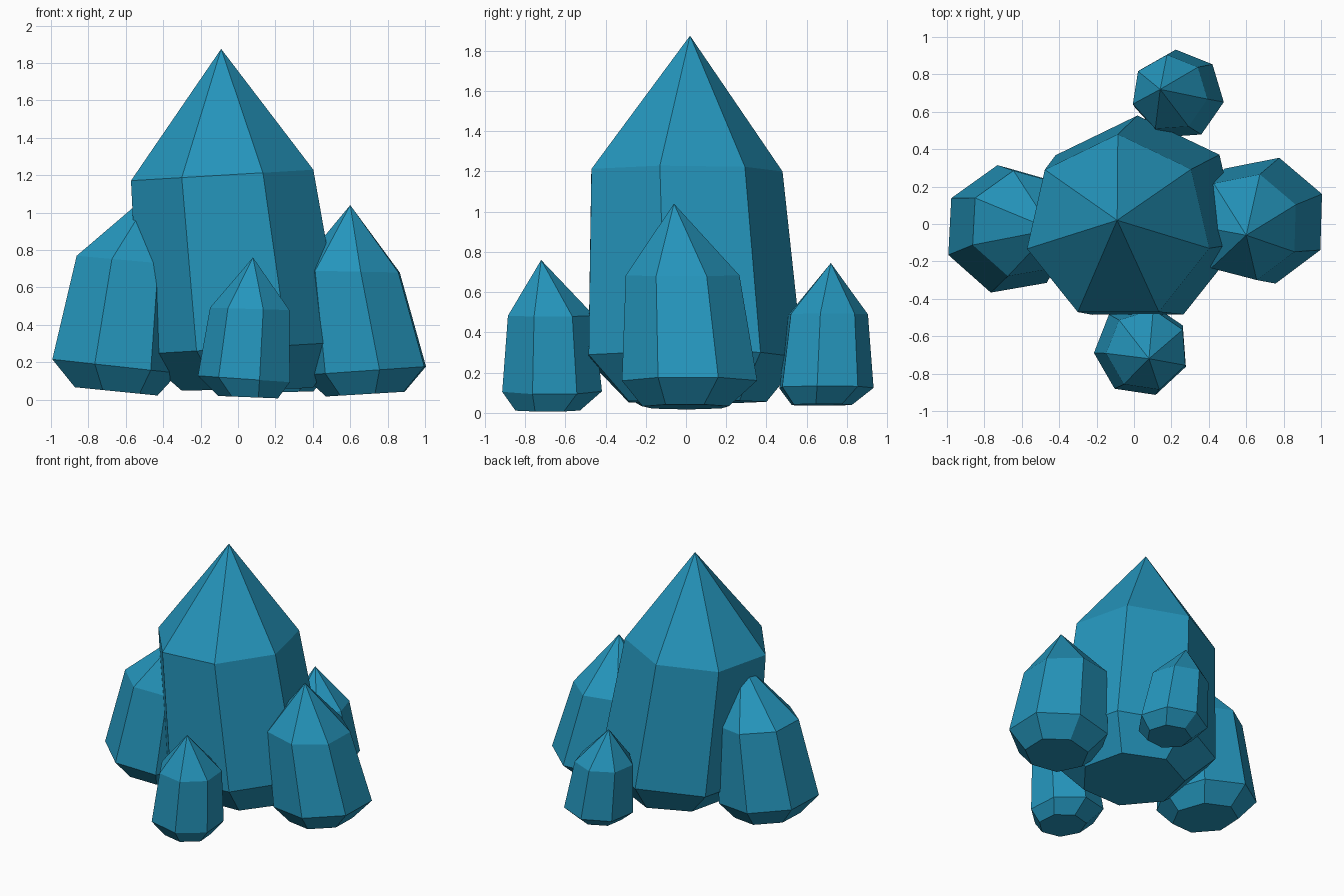
import bpy
import bmesh
from math import cos, sin, radians, tau
from mathutils import Vector

cube = bpy.data.objects.get("Cube")
if cube:
    bpy.data.objects.remove(cube, do_unlink=True)

SIDES = 7
COLOUR = (0.018, 0.30, 0.50, 1.0)

crystal_blue = bpy.data.materials.new("crystal_blue")
crystal_blue.use_nodes = True
crystal_blue.diffuse_color = COLOUR
crystal_blue.node_tree.nodes["Principled BSDF"].inputs["Base Color"].default_value = COLOUR


def crystal(name, phase, apex, rings):
    """Pointed seven-sided crystal; each ring is (centre, radius, z slope along x)."""
    bm = bmesh.new()
    loops = []
    for centre, radius, slope in rings:
        loop = []
        for i in range(SIDES):
            a = radians(phase) + tau * i / SIDES
            offset = Vector((cos(a), sin(a), slope * cos(a))) * radius
            loop.append(bm.verts.new(Vector(centre) + offset))
        loops.append(loop)
    tip = bm.verts.new(apex)

    # Flat base, bevelled foot and long sides, then the point
    bm.faces.new(loops[0][::-1])
    for i in range(SIDES):
        j = (i + 1) % SIDES
        for low, high in zip(loops, loops[1:]):
            bm.faces.new((low[i], low[j], high[j], high[i]))
        bm.faces.new((loops[-1][i], loops[-1][j], tip))

    mesh = bpy.data.meshes.new(name)
    bm.to_mesh(mesh)
    bm.free()
    mesh.materials.append(crystal_blue)
    bpy.context.collection.objects.link(bpy.data.objects.new(name, mesh))


# Tall central crystal
crystal("main_crystal", -12.7, (-0.09, 0.02, 1.875), [
    ((0.05, 0.04, 0.055), 0.36, 0.02),
    ((0.02, 0.02, 0.275), 0.56, 0.06),
    ((-0.085, -0.02, 1.2), 0.5, 0.06)])

# Medium crystals leaning inward on both sides
crystal("left_crystal", 24, (0.6, -0.06, 1.04), [
    ((0.69, 0.0, 0.03), 0.22, 0.06),
    ((0.69, 0.02, 0.155), 0.345, 0.07),
    ((0.6, -0.015, 0.685), 0.29, -0.02)])
crystal("right_crystal", -3, (-0.44, -0.03, 1.13), [
    ((-0.66, -0.03, 0.045), 0.23, -0.1),
    ((-0.67, -0.03, 0.18), 0.35, -0.11),
    ((-0.595, 0.0, 0.745), 0.29, -0.09)])

# Small crystals in front and behind
crystal("front_crystal", 30, (0.08, -0.72, 0.76), [
    ((0.06, -0.69, 0.013), 0.165, -0.04),
    ((0.04, -0.67, 0.11), 0.255, -0.07),
    ((0.07, -0.675, 0.485), 0.22, -0.03)])
crystal("back_crystal", -9, (0.14, 0.72, 0.745), [
    ((0.25, 0.67, 0.04), 0.155, 0.03),
    ((0.24, 0.69, 0.125), 0.243, 0.04),
    ((0.19, 0.7, 0.49), 0.205, 0.02)])
